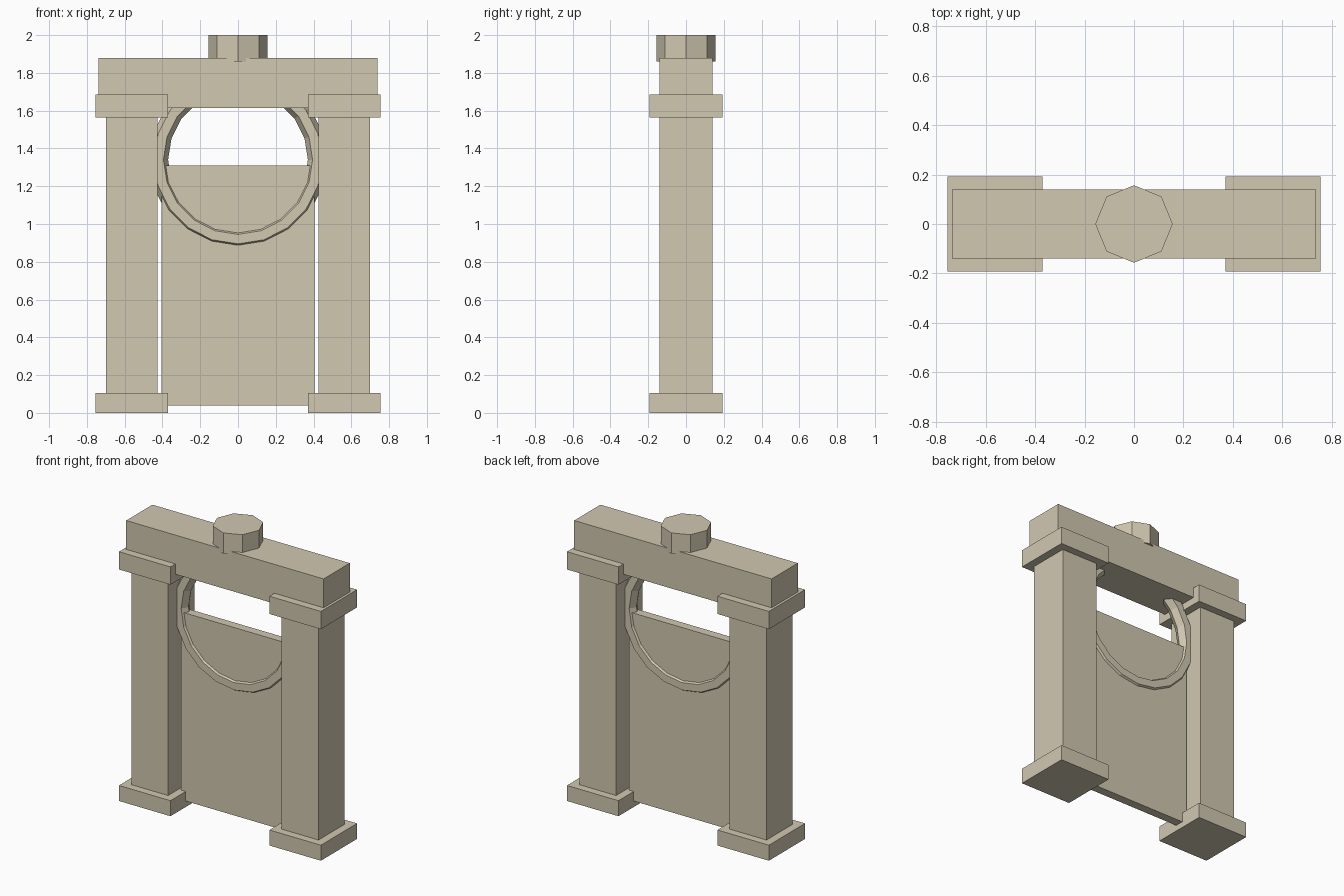
import bpy, bmesh
from math import pi
from mathutils import Matrix

cube = bpy.data.objects.get("Cube")
if cube:
    bpy.data.objects.remove(cube, do_unlink=True)

STONE = (0.64, 0.58, 0.44, 1)
stone = bpy.data.materials.new("sandstone")
stone.use_nodes = True
stone.diffuse_color = STONE
stone.node_tree.nodes["Principled BSDF"].inputs["Base Color"].default_value = STONE


def finish(obj, name):
    obj.name = obj.data.name = name
    obj.data.materials.append(stone)
    return obj


def box(name, x, y, z):
    """Box spanning the given (low, high) range on each axis."""
    spans = (x, y, z)
    centre = [(lo + hi) / 2 for lo, hi in spans]
    size = [hi - lo for lo, hi in spans]
    mesh = bpy.data.meshes.new(name)
    bm = bmesh.new()
    bmesh.ops.create_cube(bm, size=1, matrix=Matrix.LocRotScale(centre, None, size))
    bm.to_mesh(mesh)
    bm.free()
    obj = bpy.data.objects.new(name, mesh)
    bpy.context.collection.objects.link(obj)
    return finish(obj, name)


# Pillars with a plinth and a capital on each side
for side, s in (("left", 1), ("right", -1)):
    def across(a, b):
        return tuple(sorted((s * a, s * b)))
    box(side + "_plinth", across(0.37, 0.755), (-0.193, 0.193), (0, 0.105))
    box(side + "_pillar", across(0.425, 0.70), (-0.14, 0.14), (0.1, 1.57))
    box(side + "_capital", across(0.37, 0.755), (-0.193, 0.193), (1.565, 1.685))

# Lintel and door panel
box("lintel", (-0.738, 0.738), (-0.14, 0.14), (1.615, 1.88))
box("door_panel", (-0.405, 0.405), (-0.03, 0.03), (0.04, 1.31))

# Faceted ring above the panel
bpy.ops.mesh.primitive_torus_add(
    major_segments=20, minor_segments=6, major_radius=0.42, minor_radius=0.05,
    location=(0, 0, 1.34), rotation=(pi / 2, 0, 0))
finish(bpy.context.object, "ring")

# Eight-sided cap stone with corners on the axes
bpy.ops.mesh.primitive_cylinder_add(
    vertices=8, radius=0.157, depth=0.14, location=(0, 0, 1.93))
finish(bpy.context.object, "cap_stone")
